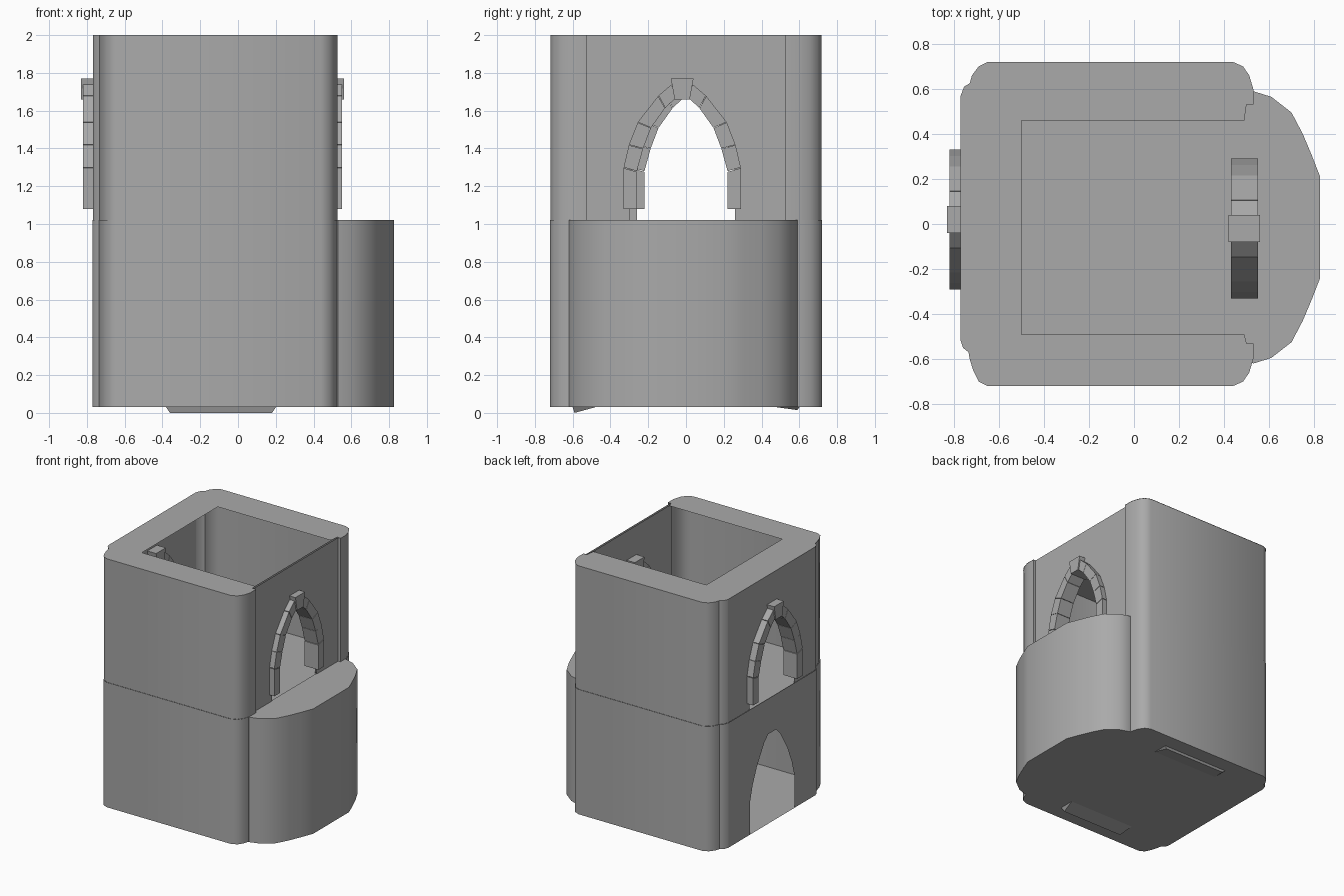
import bpy
import math

if "Cube" in bpy.data.objects:
    bpy.data.objects.remove(bpy.data.objects["Cube"])

BASE, MID, TOP = 0.03, 1.02, 2.0
ARCH_Y = 0.02     # arches sit slightly off centre, mirrored front to back

stone = bpy.data.materials.new("stone_grey")
stone.diffuse_color = (0.4, 0.4, 0.4, 1)
stone.use_nodes = True
stone.node_tree.nodes["Principled BSDF"].inputs["Base Color"].default_value = stone.diffuse_color


def make(name, verts, faces, smooth=False):
    me = bpy.data.meshes.new(name)
    me.from_pydata(verts, [], faces)
    me.materials.append(stone)
    me.update()
    ob = bpy.data.objects.new(name, me)
    bpy.context.collection.objects.link(ob)
    if smooth:
        bpy.ops.object.select_all(action='DESELECT')
        ob.select_set(True)
        bpy.context.view_layer.objects.active = ob
        bpy.ops.object.shade_smooth_by_angle(angle=math.radians(40))
    return ob


def plate(name, outline, z, up=True):
    order = list(range(len(outline)))
    return make(name, [(x, y, z) for x, y in outline], [order if up else order[::-1]])


def curtain(name, path, z0, z1):
    n = len(path)
    verts = [(x, y, z0) for x, y in path] + [(x, y, z1) for x, y in path]
    return make(name, verts, [(i, i + 1, n + i + 1, n + i) for i in range(n - 1)], True)


def arched_wall(name, x, y0, y1, z0, z1, yc, facing):
    half = [(0.28, 0), (0.28, 0.25), (0.245, 0.38), (0.19, 0.51), (0.10, 0.66), (0.05, 0.71)]
    hole = [(yc - h, z0 + z) for h, z in half] + [(yc + h, z0 + z) for h, z in half[::-1]]
    loop = [(y0, z0)] + hole + [(y1, z0), (y1, z1), (y0, z1)]
    order = list(range(len(loop)))
    return make(name, [(x, y, z) for y, z in loop], [order if facing > 0 else order[::-1]])


def block(verts, faces, quad, x, depth):
    # one arch stone: a y-z quad pushed out through the wall
    b = len(verts)
    verts += [(x - depth / 2, y, z) for y, z in quad] + [(x + depth / 2, y, z) for y, z in quad]
    faces += [(b + 3, b + 2, b + 1, b), (b + 4, b + 5, b + 6, b + 7)]
    faces += [(b + i, b + (i + 1) % 4, b + 4 + (i + 1) % 4, b + 4 + i) for i in range(4)]


def arch_trim(name, x, yc):
    outer = [(0.31, 1.08), (0.31, 1.30), (0.282, 1.42), (0.235, 1.54), (0.125, 1.68), (0.055, 1.74)]
    inner = [(0.24, 1.08), (0.24, 1.28), (0.207, 1.40), (0.165, 1.51), (0.09, 1.615), (0.03, 1.67)]
    verts, faces = [], []

    def mix(a, b, t):
        return (a[0] + (b[0] - a[0]) * t, a[1] + (b[1] - a[1]) * t)

    for s in (1, -1):
        for i in range(5):
            # fine joint left open above each stone
            quad = [inner[i], outer[i], mix(outer[i], outer[i + 1], 0.98),
                    mix(inner[i], inner[i + 1], 0.98)]
            quad = [(yc + s * h, z) for h, z in quad]
            block(verts, faces, quad[::s], x, 0.12)
    key = [(-0.04, 1.66), (0.04, 1.66), (0.06, 1.77), (-0.06, 1.77)]
    block(verts, faces, [(yc + h, z) for h, z in key], x, 0.14)
    make(name, verts, faces)


# Plan: right half of the outline is symmetric, left corners differ slightly
right = [(-0.69, -0.70), (-0.65, -0.72), (0.44, -0.72), (0.485, -0.70), (0.512, -0.66),
         (0.53, -0.60), (0.53, -0.53), (0.50, -0.53)]
front = [(-0.77, -0.52), (-0.76, -0.55), (-0.735, -0.57), (-0.73, -0.60), (-0.715, -0.65)] + right
back = [(x, -y) for x, y in right[::-1]] + [(-0.72, 0.66), (-0.73, 0.625), (-0.755, 0.61), (-0.77, 0.57)]

# Storey shells and arched left walls; the upper storey is a hair narrower
for label, z0, z1, k in (("lower", BASE, MID, 1.0), ("upper", MID, TOP, 0.996)):
    curtain(label + "_front_wall", [(x * k, y * k) for x, y in front], z0, z1)
    curtain(label + "_back_wall", [(x * k, y * k) for x, y in back], z0, z1)
    arched_wall(label + "_left_wall", -0.77 * k, -0.52 * k, 0.57 * k, z0, z1, ARCH_Y, -1)

# Recessed right wall with its window, in two thin skins
for label, x, facing in (("outer", 0.508, 1), ("inner", 0.492, -1)):
    arched_wall("right_wall_" + label, x, -0.53, 0.53, MID, TOP, -ARCH_Y, facing)

# Floors and the roof ledge around the open top
plate("ground_floor", front + back, BASE, False)
plate("upper_floor", front + back, MID - 0.005)
ledge_hole = [(0.49, -0.49), (-0.50, -0.49), (-0.50, 0.46), (0.49, 0.46)]
plate("roof_ledge", front + ledge_hole + back, TOP)

# Rounded bay on the right side
bay = [(0.0, 0.605), (0.08, 0.58), (0.17, 0.51), (0.22, 0.415), (0.26, 0.32), (0.297, 0.225)]
bay = [(0.53 + x, -0.015 - y) for x, y in bay] + [(0.53 + x, -0.015 + y) for x, y in bay[::-1]]
bay = [(0.50, -0.60)] + bay + [(0.50, 0.58)]
curtain("bay_wall", bay, BASE, MID)
plate("bay_roof", bay, MID)
plate("bay_floor", bay, BASE, False)

# Stone surrounds of the two windows
arch_trim("right_window_surround", 0.49, -ARCH_Y)
arch_trim("left_window_surround", -0.76, ARCH_Y)

# Shallow tapered wedges under the floor
for label, s, low in (("front", -1, 0.0), ("back", 1, 0.015)):
    v = [(x, s * y, z) for x, t in ((-0.38, 0.02), (0.20, -0.02))
         for x, y, z in ((x, 0.48, BASE), (x, 0.60, BASE), (x + t, 0.59, low))]
    f = [(0, 1, 2), (5, 4, 3), (0, 2, 5, 3), (1, 4, 5, 2), (0, 3, 4, 1)]
    make(label + "_foot_wedge", v, f if s > 0 else [q[::-1] for q in f])
